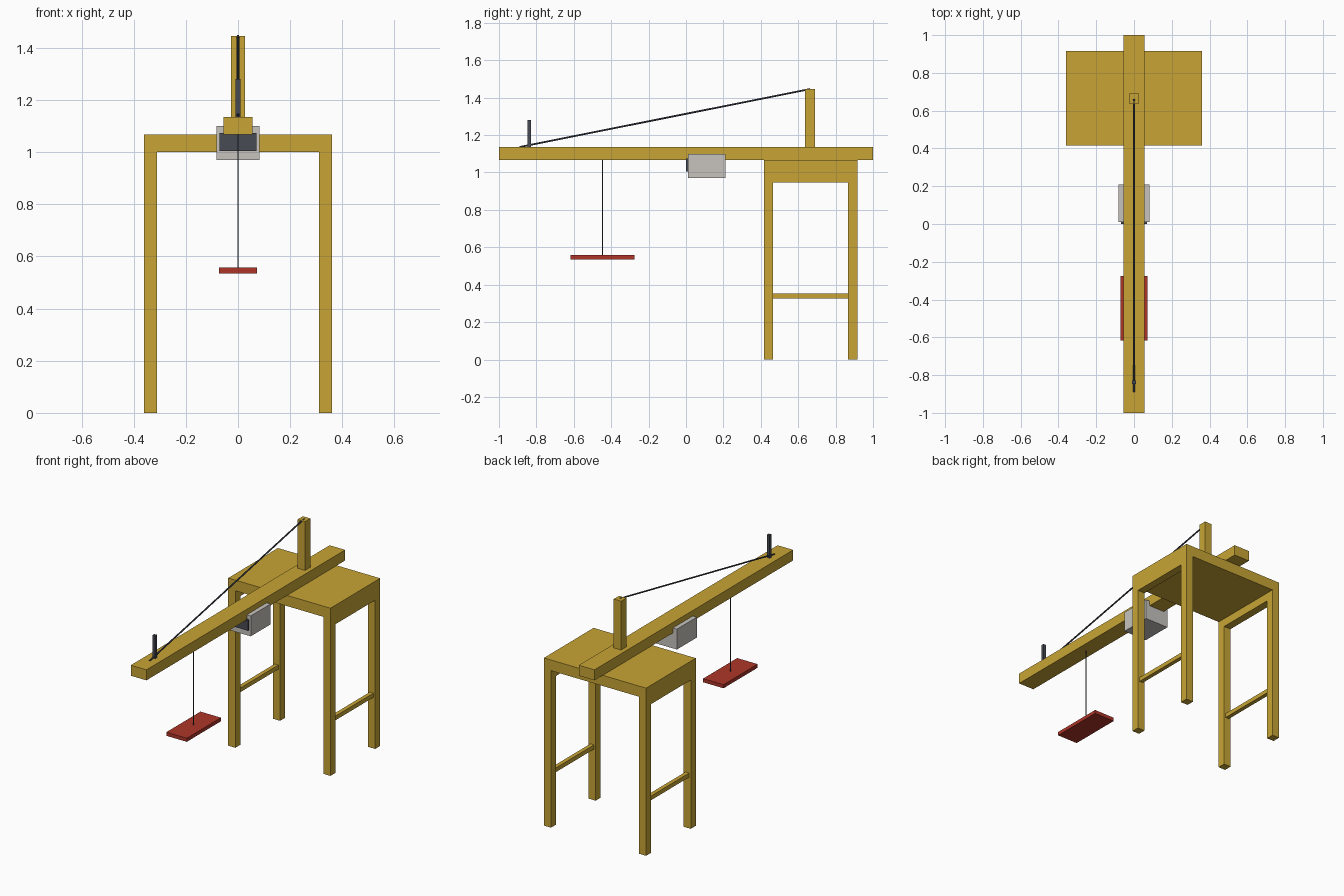
import bpy, bmesh
from mathutils import Vector

if "Cube" in bpy.data.objects:
    bpy.data.objects.remove(bpy.data.objects["Cube"])


def material(name, rgb):
    m = bpy.data.materials.new(name)
    m.diffuse_color = (*rgb, 1)
    m.use_nodes = True
    m.node_tree.nodes["Principled BSDF"].inputs["Base Color"].default_value = m.diffuse_color
    return m


WOOD = material("yellow wood", (0.58, 0.376, 0.035))
GREY = material("light grey", (0.57, 0.55, 0.51))
DARK = material("dark slate", (0.065, 0.07, 0.09))
RED = material("red", (0.42, 0.036, 0.022))


def finish(bm, name, mat):
    me = bpy.data.meshes.new(name)
    bm.to_mesh(me)
    bm.free()
    me.materials.append(mat)
    ob = bpy.data.objects.new(name, me)
    bpy.context.collection.objects.link(ob)
    return ob


def box(name, mat, x, y, z):
    """Box from (min, max) ranges on each axis."""
    bm = bmesh.new()
    bmesh.ops.create_cube(bm, size=1)
    for v in bm.verts:
        v.co = [r[0] if c < 0 else r[1] for c, r in zip(v.co, (x, y, z))]
    return finish(bm, name, mat)


def rod(name, mat, a, b, radius):
    """Thin round rod between two points."""
    a, b = Vector(a), Vector(b)
    bm = bmesh.new()
    bmesh.ops.create_cone(bm, cap_ends=True, segments=8, radius1=radius,
                          radius2=radius, depth=(b - a).length)
    ob = finish(bm, name, mat)
    ob.location = (a + b) / 2
    ob.rotation_mode = 'QUATERNION'
    ob.rotation_quaternion = (b - a).to_track_quat('Z', 'Y')
    return ob


# Stand: top, legs, side aprons and lower rails
box("stand_top", WOOD, (-0.36, 0.36), (0.416, 0.916), (1.0, 1.068))
for side, s in (("left", -1), ("right", 1)):
    outer = sorted((s * 0.31, s * 0.36))
    thin = sorted((s * 0.322, s * 0.348))
    box(f"front_leg_{side}", WOOD, outer, (0.416, 0.466), (0, 1.0))
    box(f"back_leg_{side}", WOOD, outer, (0.866, 0.916), (0, 1.0))
    box(f"apron_{side}", WOOD, outer, (0.466, 0.866), (0.947, 1.0))
    box(f"rail_{side}", WOOD, thin, (0.466, 0.866), (0.325, 0.352))

# Long beam with its mast
box("beam", WOOD, (-0.055, 0.055), (-1, 1), (1.068, 1.135))
box("mast", WOOD, (-0.026, 0.026), (0.637, 0.69), (1.135, 1.446))

# Front pin and stay cable
box("front_pin", DARK, (-0.01, 0.01), (-0.848, -0.828), (1.135, 1.28))
rod("stay_cable", DARK, (0, 0.663, 1.446), (0, -0.89, 1.136), 0.0048)

# Grey housing under the beam with a dark front panel
box("housing", GREY, (-0.083, 0.083), (0.01, 0.21), (0.97, 1.1))
box("housing_panel", DARK, (-0.07, 0.07), (0.001, 0.01), (1.005, 1.074))

# Hanging tray
box("tray", RED, (-0.072, 0.072), (-0.618, -0.275), (0.535, 0.558))
rod("hanging_wire", DARK, (0, -0.447, 0.556), (0, -0.447, 1.07), 0.0028)
